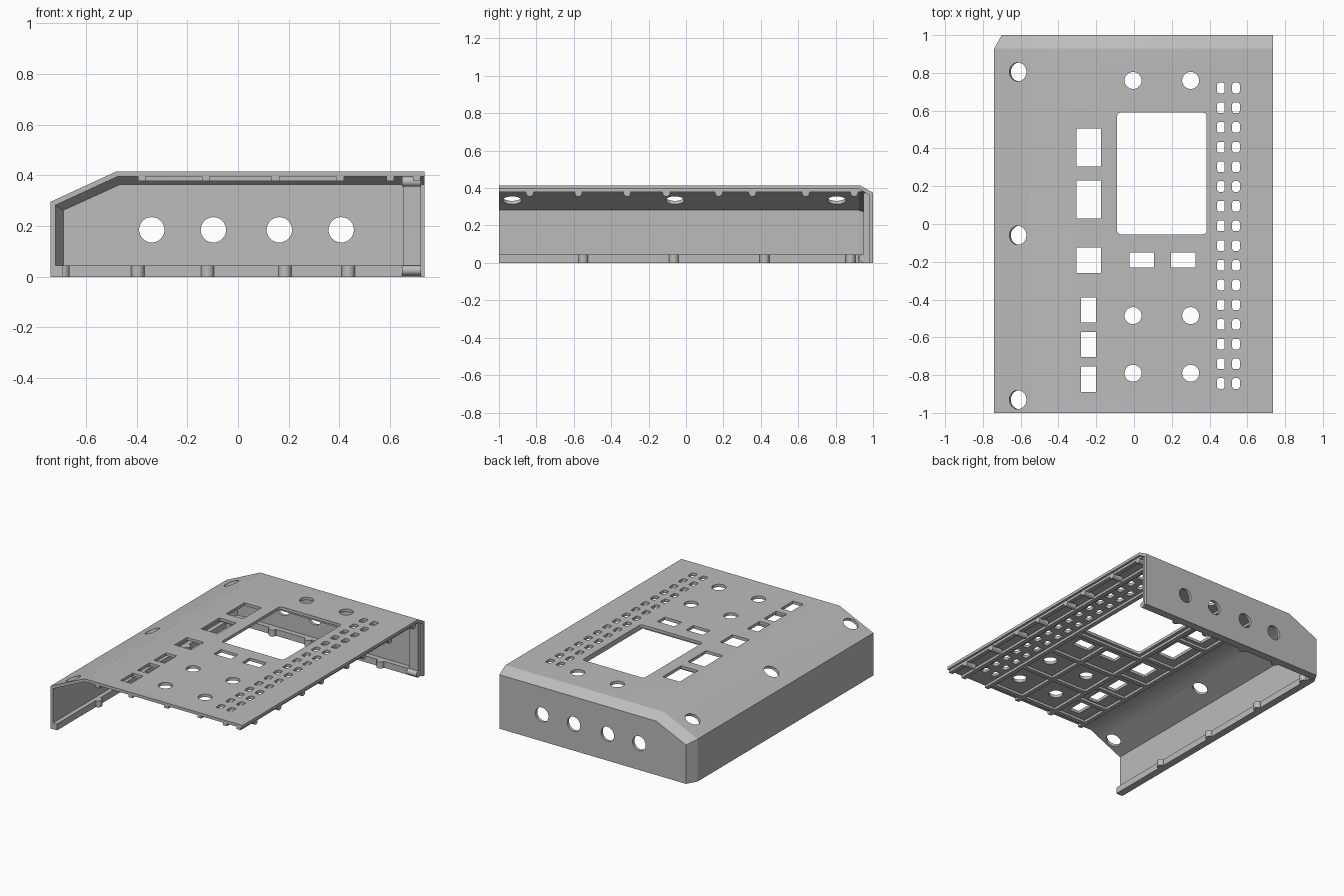
import bpy, bmesh, math
from mathutils import Matrix, Vector

if "Cube" in bpy.data.objects:
    bpy.data.objects.remove(bpy.data.objects["Cube"], do_unlink=True)

GREY = (0.5, 0.5, 0.5, 1)
mat = bpy.data.materials.new("plain grey")
mat.use_nodes = True
mat.diffuse_color = GREY
mat.node_tree.nodes["Principled BSDF"].inputs["Base Color"].default_value = GREY


def finish(name, bm):
    mesh = bpy.data.meshes.new(name)
    bm.to_mesh(mesh)
    bm.free()
    mesh.materials.append(mat)
    obj = bpy.data.objects.new(name, mesh)
    bpy.context.collection.objects.link(obj)
    return obj


def activate(obj):
    bpy.ops.object.select_all(action="DESELECT")
    obj.select_set(True)
    bpy.context.view_layer.objects.active = obj


def smooth(obj):
    activate(obj)
    bpy.ops.object.shade_smooth_by_angle(angle=math.radians(25))


def box(bm, x0, x1, y0, y1, z0, z1, corner=0):
    size = (x1 - x0, y1 - y0, z1 - z0)
    mid = Vector(((x0 + x1) / 2, (y0 + y1) / 2, (z0 + z1) / 2))
    made = bmesh.ops.create_cube(bm, size=1, matrix=Matrix.Translation(mid) @ Matrix.Diagonal((*size, 1)))
    if corner:
        edges = {e for v in made["verts"] for e in v.link_edges
                 if abs(e.verts[0].co.z - e.verts[1].co.z) > 1e-4}
        bmesh.ops.bevel(bm, geom=list(edges), offset=corner, segments=3, profile=0.5, affect="EDGES")


def rod(bm, centre, axis, radius, depth, sides=32):
    turn = Vector((0, 0, 1)).rotation_difference(Vector(axis)).to_matrix().to_4x4()
    bmesh.ops.create_cone(bm, cap_ends=True, segments=sides, radius1=radius, radius2=radius,
                          depth=depth, matrix=Matrix.Translation(centre) @ turn)


# Folded cover: left wall, slope, top and back wall with chamfered edges
RIGHT = 0.735
outline = [(-0.74, 0), (-0.74, 0.295), (-0.48, 0.415), (RIGHT, 0.415)]
inset = [(-0.70, 0), (-0.70, 0.27), (-0.47, 0.375), (RIGHT, 0.375)]
bm = bmesh.new()
rows = [[bm.verts.new((x, y, z)) for x, z in pts]
        for pts, y in ((outline, -1), (outline, 0.93), (inset, 1))]
for a, b in zip(rows, rows[1:]):
    for i in range(3):
        bm.faces.new((a[i], a[i + 1], b[i + 1], b[i]))
bm.faces.new(rows[2] + [bm.verts.new((RIGHT, 1, 0))])
bmesh.ops.recalc_face_normals(bm, faces=bm.faces)
bm.normal_update()
if max(bm.faces, key=lambda f: f.calc_center_median().z).normal.z < 0:
    bmesh.ops.reverse_faces(bm, faces=bm.faces)
cover = finish("cover_shell", bm)
solid = cover.modifiers.new("thickness", "SOLIDIFY")
solid.thickness = 0.02
solid.offset = -1
solid.use_even_offset = True

# Openings
bm = bmesh.new()
for y in (0.805, -0.06, -0.93):
    rod(bm, (-0.615, y, 0.353), (-0.42, 0, 0.91), 0.05, 0.12)
for x in (-0.005, 0.30):
    for y in (0.76, -0.485, -0.79):
        rod(bm, (x, y, 0.405), (0, 0, 1), 0.045, 0.1)
for x in (-0.34, -0.097, 0.163, 0.407):
    rod(bm, (x, 1, 0.185), (0, 1, 0), 0.05, 0.16)


def window(x0, x1, y0, y1, corner=0):
    box(bm, x0, x1, y0, y1, 0.35, 0.46, corner)


window(-0.09, 0.385, -0.055, 0.59, 0.02)
for y0, y1 in ((0.305, 0.505), (0.03, 0.23), (-0.26, -0.125)):
    window(-0.305, -0.175, y0, y1)
for y in (-0.455, -0.638, -0.822):
    window(-0.28, -0.20, y - 0.067, y + 0.067)
for x in (0.04, 0.26):
    window(x - 0.065, x + 0.065, -0.23, -0.15)
for x in (0.46, 0.54):
    for i in range(16):
        y = 0.72 - i * 0.1043
        window(x - 0.02, x + 0.02, y - 0.028, y + 0.028, 0.01)
cutter = finish("opening_cutter", bm)
cutter.hide_render = True
cut = cover.modifiers.new("openings", "BOOLEAN")
cut.operation = "DIFFERENCE"
cut.solver = "EXACT"
cut.object = cutter
activate(cover)
for name in ("thickness", "openings"):
    bpy.ops.object.modifier_apply(modifier=name)
bpy.data.objects.remove(cutter, do_unlink=True)
smooth(cover)

# Stiffening ribs under the top
bm = bmesh.new()
HALF, LOW, HIGH = 0.015, 0.378, 0.398


def rib(x0, x1, y0, y1):
    box(bm, x0, x1, y0, y1, LOW, HIGH)


for x in (-0.38, -0.127, 0.402, 0.60):
    rib(x - HALF, x + HALF, -1, 0.93)
rib(0.148 - HALF, 0.148 + HALF, -1, -0.09)
for y in (-0.945, -0.73, -0.545, -0.325, -0.05, 0.267, 0.62):
    rib(-0.38, -0.127, y - HALF, y + HALF)
for y in (-0.945, -0.64, -0.36, -0.09, 0.62):
    rib(-0.127, 0.402, y - HALF, y + HALF)
finish("top_ribs", bm)

# Raised rims along the open edges
bm = bmesh.new()
box(bm, 0.69, 0.72, -1, 0.94, LOW, HIGH)
finish("top_edge_rim", bm)
bm = bmesh.new()
box(bm, 0.65, 0.72, 0.95, 0.985, 0.0, 0.375)
finish("back_edge_rim", bm)
bm = bmesh.new()
box(bm, -0.725, -0.69, -1, 0.94, 0, 0.045)
finish("left_wall_ledge", bm)
bm = bmesh.new()
box(bm, -0.70, 0.72, 0.945, 0.985, 0, 0.045)
finish("back_wall_ledge", bm)

# Locating pegs
bm = bmesh.new()
for y in (-0.835, -0.575, -0.315, -0.105, 0.175, 0.355, 0.64, 0.9):
    rod(bm, (0.685, y, 0.375), (1, 0, 0), 0.02, 0.075, 20)
rod(bm, (0.685, 0.945, 0.025), (1, 0, 0), 0.02, 0.075, 20)
smooth(finish("right_edge_pegs", bm))
bm = bmesh.new()
for y in (-0.55, -0.065, 0.42, 0.88):
    rod(bm, (-0.69, y, 0.0225), (0, 0, 1), 0.026, 0.045, 20)
for x in (-0.395, -0.12, 0.185, 0.435):
    rod(bm, (x, 0.945, 0.0225), (0, 0, 1), 0.026, 0.045, 20)
smooth(finish("bottom_edge_pegs", bm))
